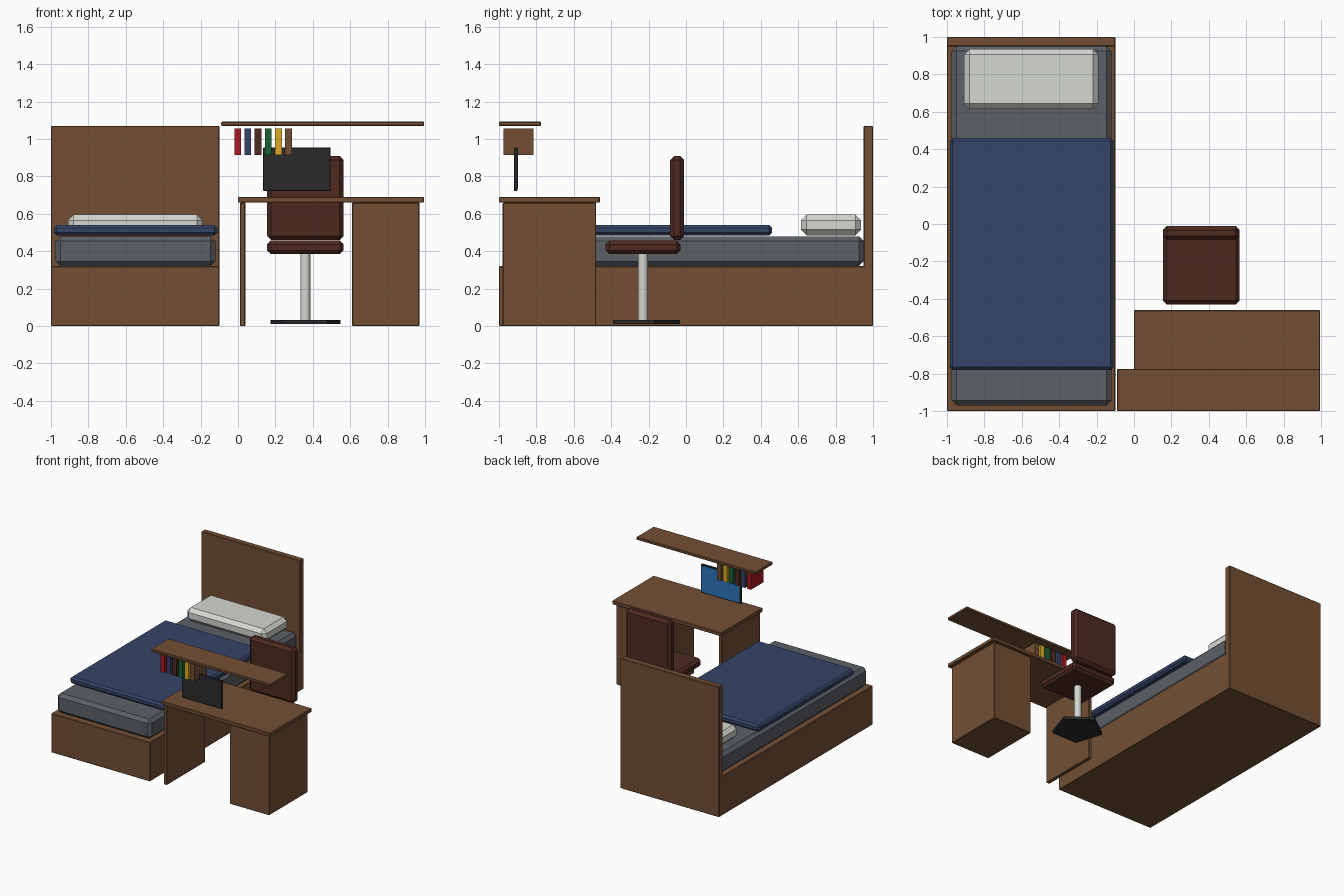
import bpy
import bmesh

cube = bpy.data.objects.get("Cube")
if cube:
    bpy.data.objects.remove(cube, do_unlink=True)


def material(name, r, g, b):
    """Flat colour given as 0-255 values, stored as linear."""
    rgba = tuple((c / 255) ** 2.2 for c in (r, g, b)) + (1.0,)
    mat = bpy.data.materials.new(name)
    mat.use_nodes = True
    mat.diffuse_color = rgba
    bsdf = mat.node_tree.nodes["Principled BSDF"]
    bsdf.inputs["Base Color"].default_value = rgba
    bsdf.inputs["Roughness"].default_value = 0.8
    return mat


wood = material("wood", 115, 80, 55)
grey = material("mattress grey", 92, 96, 102)
navy = material("navy blue", 56, 70, 104)
white = material("off white", 212, 214, 208)
leather = material("dark brown", 80, 46, 38)
black = material("black", 46, 46, 47)
blue = material("screen blue", 46, 118, 184)
red = material("red", 170, 32, 38)
green = material("green", 32, 98, 58)
yellow = material("yellow", 222, 170, 40)


def add_object(name, bm, mat):
    mesh = bpy.data.meshes.new(name)
    bm.to_mesh(mesh)
    bm.free()
    mesh.materials.append(mat)
    obj = bpy.data.objects.new(name, mesh)
    bpy.context.collection.objects.link(obj)
    return obj


def box(name, mat, xs, ys, zs, chamfer=0.004):
    """Box between the given x, y and z limits with chamfered edges."""
    bm = bmesh.new()
    bmesh.ops.create_cube(bm, size=1)
    for v in bm.verts:
        v.co = [lim[0] if c < 0 else lim[1] for c, lim in zip(v.co, (xs, ys, zs))]
    if chamfer:
        bmesh.ops.bevel(bm, geom=bm.edges[:], offset=chamfer, segments=1, affect="EDGES")
    return add_object(name, bm, mat)


def prism(name, mat, sides, radius, centre, zs):
    """Upright prism whose first corner points to +y."""
    bm = bmesh.new()
    bmesh.ops.create_cone(bm, cap_ends=True, segments=sides, radius1=radius,
                          radius2=radius, depth=zs[1] - zs[0])
    obj = add_object(name, bm, mat)
    obj.location = (*centre, sum(zs) / 2)
    return obj


# Bed
box("bed_frame", wood, (-1, -0.1), (-1, 0.96), (0, 0.32))
box("headboard", wood, (-1, -0.1), (0.95, 1), (0, 1.07))
box("mattress", grey, (-0.975, -0.12), (-0.97, 0.95), (0.32, 0.48), 0.026)
box("blanket", navy, (-0.985, -0.11), (-0.78, 0.46), (0.485, 0.54), 0.015)
box("pillow", white, (-0.91, -0.19), (0.615, 0.935), (0.485, 0.595), 0.03)

# Desk
box("desk_top", wood, (0, 0.995), (-1, -0.46), (0.66, 0.69))
box("desk_side_panel", wood, (0.01, 0.04), (-0.98, -0.48), (0, 0.66))
box("desk_cabinet", wood, (0.61, 0.97), (-0.98, -0.48), (0, 0.66))

# Monitor with its screen facing the chair
box("monitor", black, (0.135, 0.495), (-0.92, -0.902), (0.722, 0.955), 0.002)
box("monitor_screen", blue, (0.143, 0.487), (-0.902, -0.898), (0.732, 0.947), 0)

# Shelf and the row of books under it
box("shelf", wood, (-0.09, 0.995), (-1, -0.775), (1.07, 1.093))
for i, mat in enumerate((red, navy, leather, green, yellow, wood)):
    x = -0.02 + i * 0.0545
    box(f"book_{i + 1}", mat, (x, x + 0.036), (-0.975, -0.815), (0.915, 1.057), 0)

# Chair
chair = (0.36, -0.23)
box("chair_seat", leather, (0.155, 0.565), (-0.43, -0.03), (0.385, 0.457), 0.02)
box("chair_back", leather, (0.155, 0.565), (-0.085, -0.01), (0.46, 0.91), 0.022)
pole = prism("chair_pole", white, 16, 0.027, chair, (0.03, 0.39))
pole.data.shade_smooth()
bpy.context.view_layer.objects.active = pole
pole.select_set(True)
bpy.ops.object.shade_smooth_by_angle()
prism("chair_base", black, 5, 0.197, chair, (0.01, 0.033))
